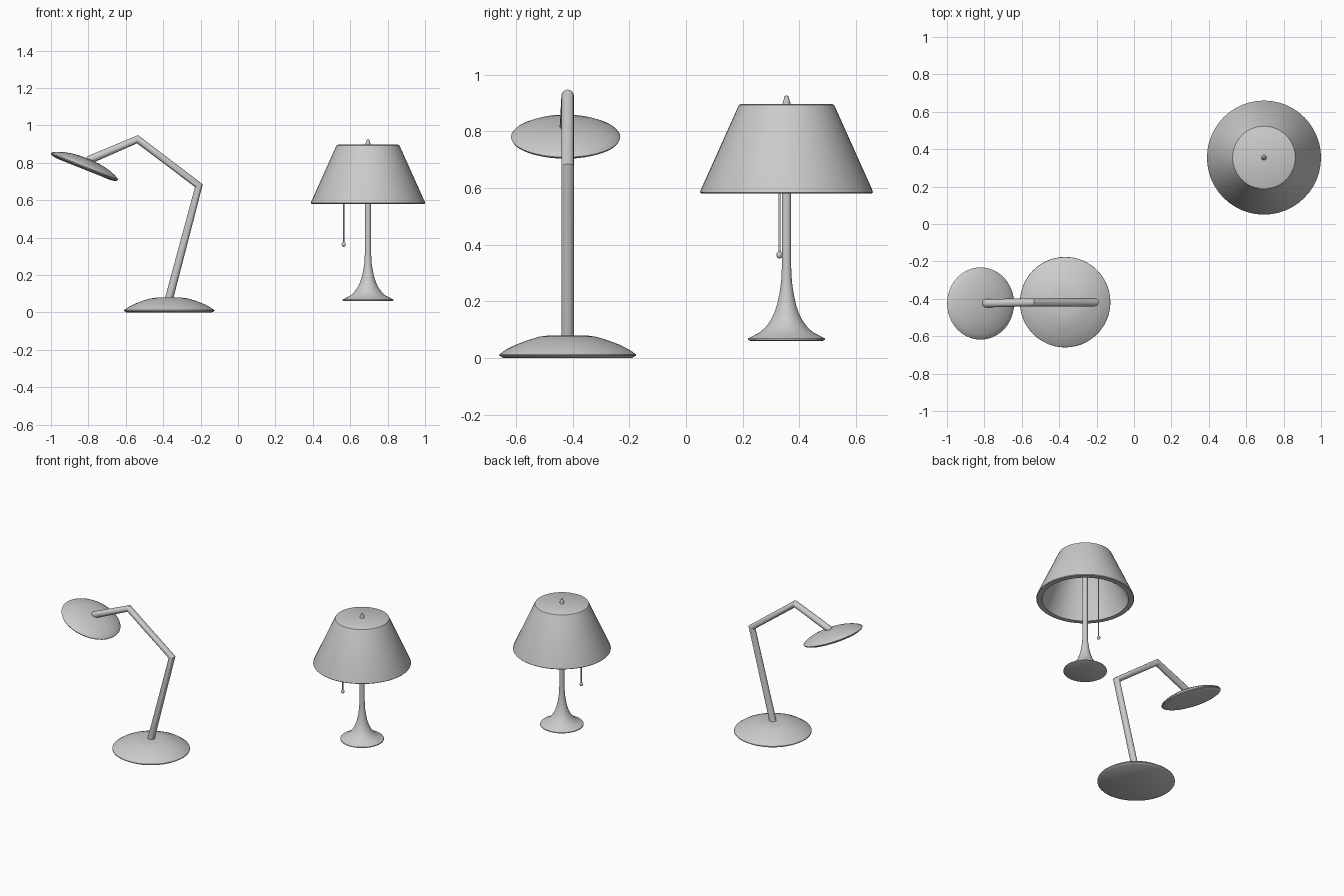
import bpy, math
from mathutils import Vector

if "Cube" in bpy.data.objects:
    bpy.data.objects.remove(bpy.data.objects["Cube"])


def smooth(ob, angle=35):
    bpy.ops.object.select_all(action='DESELECT')
    ob.select_set(True)
    bpy.context.view_layer.objects.active = ob
    bpy.ops.object.shade_smooth_by_angle(angle=math.radians(angle))


def lathe(name, profile, loc, rot=(0, 0, 0), sides=48):
    """Spin an (r, z) profile, listed bottom to top, around z; r = 0 is a pole."""
    verts, faces, rings = [], [], []
    for r, z in profile:
        n = 1 if r == 0 else sides
        rings.append([len(verts) + i for i in range(n)])
        for i in range(n):
            a = 2 * math.pi * i / sides
            verts.append((r * math.cos(a), r * math.sin(a), z))
    for lo, hi in zip(rings, rings[1:]):
        for i in range(sides):
            j = (i + 1) % sides
            quad = [lo[i % len(lo)], lo[j % len(lo)], hi[j % len(hi)], hi[i % len(hi)]]
            faces.append(list(dict.fromkeys(quad)))
    me = bpy.data.meshes.new(name)
    me.from_pydata(verts, [], faces)
    ob = bpy.data.objects.new(name, me)
    ob.location, ob.rotation_euler = loc, rot
    bpy.context.collection.objects.link(ob)
    smooth(ob)
    return ob


def tube(name, points, radius):
    """Round rod with mitred corners along a polyline."""
    cu = bpy.data.curves.new(name, 'CURVE')
    cu.dimensions = '3D'
    cu.bevel_depth, cu.bevel_resolution, cu.use_fill_caps = radius, 6, True
    sp = cu.splines.new('POLY')
    sp.points.add(len(points) - 1)
    for p, co in zip(sp.points, points):
        p.co = (*co, 1)
    ob = bpy.data.objects.new(name, cu)
    bpy.context.collection.objects.link(ob)
    bpy.ops.object.select_all(action='DESELECT')
    ob.select_set(True)
    bpy.context.view_layer.objects.active = ob
    bpy.ops.object.convert(target='MESH')
    smooth(bpy.context.object)


def ball(name, loc, radii):
    bpy.ops.mesh.primitive_uv_sphere_add(segments=20, ring_count=12, radius=1, location=loc)
    ob = bpy.context.object
    ob.name, ob.scale = name, radii
    smooth(ob)


# Desk lamp: domed foot
Y = -0.418
lathe("desk_lamp_base",
      [(0, 0.0), (0.228, 0.0), (0.234, 0.004), (0.242, 0.008), (0.241, 0.013), (0.215, 0.031),
       (0.18, 0.048), (0.14, 0.063), (0.10, 0.075), (0.07, 0.079), (0, 0.08)],
      (-0.368, Y, 0))

# Desk lamp: three-part bent arm with rounded tip
tip = Vector((-0.79, Y - 0.006, 0.818))
tube("desk_lamp_arm",
     [(-0.375, Y, 0.05), (-0.209, Y, 0.678), (-0.537, Y, 0.926), tip], 0.022)
ball("desk_lamp_arm_tip", tip, (0.022,) * 3)

# Desk lamp: shallow tilted lamp head
lathe("desk_lamp_head",
      [(0, -0.014), (0.155, -0.014), (0.175, -0.011), (0.19, -0.004), (0.193, 0.002), (0.188, 0.008),
       (0.165, 0.020), (0.13, 0.032), (0.09, 0.041), (0.045, 0.046), (0, 0.047)],
      (-0.821, -0.425, 0.779), (0, math.radians(21.9), 0))

# Table lamp: flared foot and stem in one turned piece
C = (0.695, 0.355, 0)
lathe("table_lamp_stand",
      [(0, 0.06), (0.128, 0.06), (0.136, 0.064), (0.135, 0.069), (0.118, 0.078), (0.095, 0.09),
       (0.075, 0.107), (0.058, 0.13), (0.044, 0.157), (0.033, 0.19), (0.025, 0.228),
       (0.019, 0.27), (0.0165, 0.32), (0.0165, 0.885), (0, 0.885)], C)

# Table lamp: hollow thick-walled shade with closed top
lathe("table_lamp_shade",
      [(0, 0.875), (0.148, 0.875), (0.268, 0.59), (0.27, 0.581), (0.301, 0.581), (0.305, 0.585),
       (0.304, 0.591), (0.172, 0.885), (0.168, 0.893), (0.16, 0.897), (0, 0.897)], C)

# Table lamp: finial on top
lathe("table_lamp_finial",
      [(0, 0.89), (0.014, 0.89), (0.0135, 0.9), (0.009, 0.916), (0.006, 0.925), (0, 0.927)], C, sides=20)

# Table lamp: pull cord with bead
px, py = 0.565, 0.33
tube("pull_cord", [(px, py, 0.36), (px, py, 0.88)], 0.004)
ball("pull_bead", (px, py, 0.364), (0.011, 0.011, 0.013))
